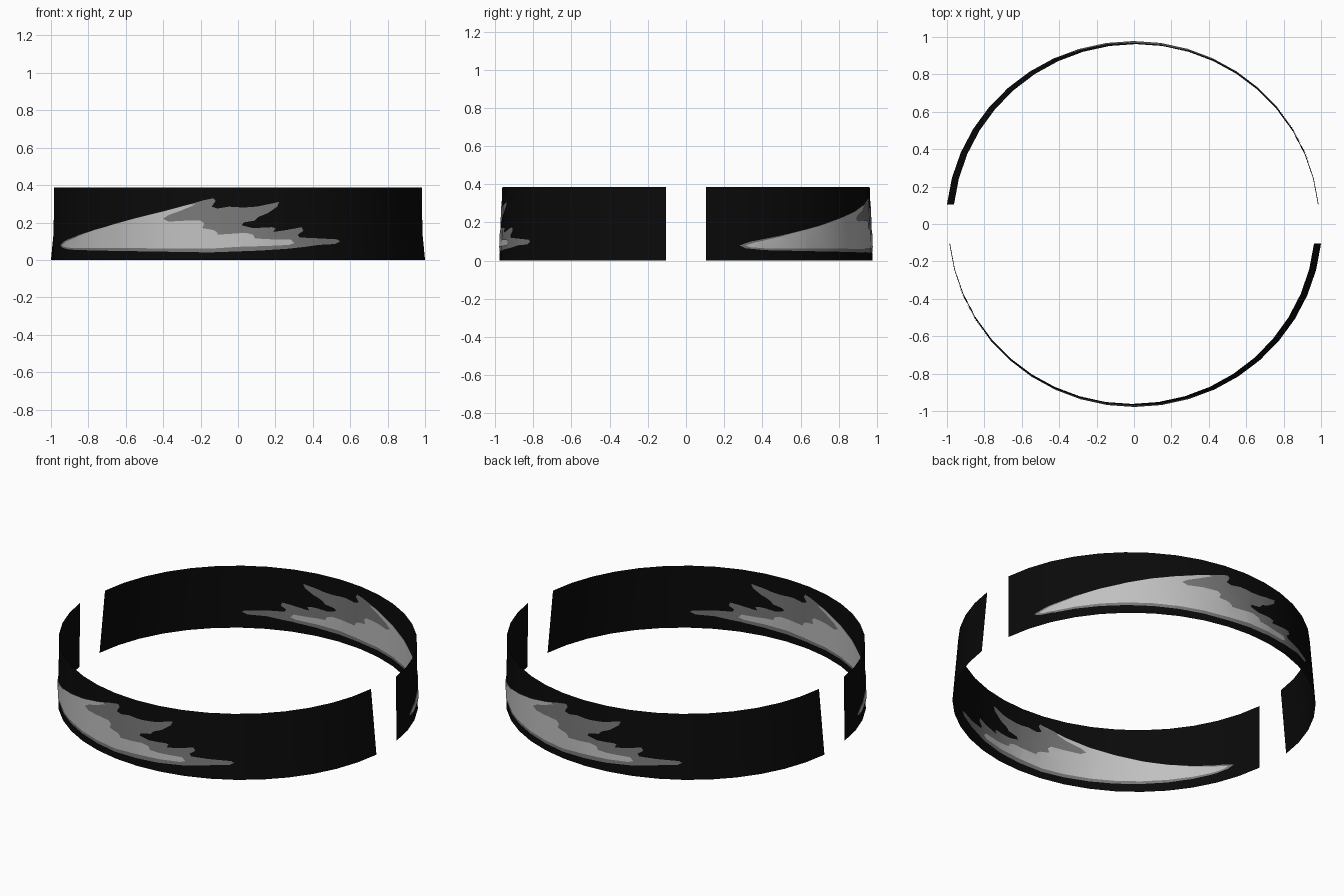
import bpy, bmesh, math
from mathutils import Matrix, Vector

if "Cube" in bpy.data.objects:
    bpy.data.objects.remove(bpy.data.objects["Cube"])

HEIGHT, SEGS, END = 0.387, 20, math.radians(6.2)


def material(name, v):
    m = bpy.data.materials.new(name)
    m.diffuse_color = (v, v, v, 1)
    m.use_nodes = True
    m.node_tree.nodes["Principled BSDF"].inputs["Base Color"].default_value = m.diffuse_color
    return m


BLACK = material("black", 0.003)
MID = material("mid grey", 0.19)
LIGHT = material("light grey", 0.53)


def ellipse(z):
    """Centre x and half axes of the band at height z (it leans inward to one end)."""
    k = z / HEIGHT
    return 0.0065 - 0.017 * k, 0.9993 - 0.0205 * k, 0.977 - 0.015 * k


def corner(i, z):
    c, a, b = ellipse(z)
    ang = math.pi - END - i * (math.pi - 2 * END) / SEGS
    return Vector((c + a * math.cos(ang), -b * math.sin(ang), z))


def on_band(t, z, offset=0.0):
    """Point on the faceted band; t counts segments from the left end."""
    i = max(0, min(SEGS - 1, math.floor(t)))
    p = corner(i, z).lerp(corner(i + 1, z), t - i)
    out = Vector((p.x, p.y, 0)).normalized()
    return p + out * offset


def x_to_t(x, z):
    c, a, _ = ellipse(z)
    ang = math.acos(max(-1, min(1, (x - c) / a)))
    return (math.pi - END - ang) * SEGS / (math.pi - 2 * END)


def finish(bm, name, mat, smooth=True):
    """Make the front object and its half-turn copy at the back."""
    me = bpy.data.meshes.new(name)
    bm.to_mesh(me)
    bm.free()
    me.materials.append(mat)
    for p in me.polygons:
        p.use_smooth = smooth
    for side, turn in (("front", 0), ("back", math.pi)):
        ob = bpy.data.objects.new(side + "_" + name, me)
        ob.matrix_world = Matrix.Rotation(turn, 4, 'Z')
        bpy.context.collection.objects.link(ob)


# Half-ring band
bm = bmesh.new()
low = [bm.verts.new(corner(i, 0)) for i in range(SEGS + 1)]
top = [bm.verts.new(corner(i, HEIGHT)) for i in range(SEGS + 1)]
for i in range(SEGS):
    bm.faces.new((low[i], low[i + 1], top[i + 1], top[i]))
finish(bm, "band", BLACK)

# Flame outlines as seen from the front, (x, z) in hundredths
FLAME = [(-95, 8), (-93, 10), (-87, 12.5), (-80, 15), (-70, 18), (-58, 21.5), (-40, 26),
         (-25, 30), (-18, 32), (-13, 33), (-12, 31.5), (-14, 28.5), (-11, 27.5), (-5, 28.5),
         (3, 28), (10, 28.5), (22, 31), (21, 28.5), (16, 25), (11, 23), (9, 21), (3, 20),
         (2, 18.5), (8, 17), (18, 17.5), (20, 17), (19, 15), (26, 16), (34, 17.5), (35, 15.5),
         (32, 13.5), (33, 12), (44, 11.5), (53, 11), (54.5, 10), (52, 8.5), (43, 8), (36, 7),
         (27, 6), (12, 5), (-15, 4), (-45, 4.5), (-75, 5), (-90, 5.5), (-94, 6.5)]
CORE = [(-94, 8), (-92, 9.6), (-86, 12.3), (-80, 14.8), (-70, 17.8), (-58, 21.3), (-40, 25.8),
        (-25, 29.8), (-23, 29.5), (-30, 26.5), (-37, 24), (-40, 22), (-37, 20.5), (-28, 21),
        (-20, 21), (-18, 19.5), (-19, 17), (-13, 16), (-11, 14.5), (-11, 13.5), (-3, 14),
        (4, 14.5), (8, 13.5), (9, 11.5), (18, 11), (28, 11), (30, 9), (27, 8), (17, 7.5),
        (0, 7), (-15, 6), (-45, 6.2), (-75, 6.5), (-90, 6.5), (-93, 7)]


def painted(outline, name, mat, offset):
    """Thin patch following the band, laid on the outside or inside."""
    bm = bmesh.new()
    pts = [(x / 100, z / 100) for x, z in outline]
    face = bm.faces.new([bm.verts.new((x_to_t(x, z), z * 20, 0)) for x, z in pts])
    bmesh.ops.triangulate(bm, faces=[face])
    for i in range(1, SEGS):
        bmesh.ops.bisect_plane(bm, geom=bm.verts[:] + bm.edges[:] + bm.faces[:],
                               plane_co=(i, 0, 0), plane_no=(1, 0, 0))
    bm.normal_update()
    for f in bm.faces:
        if (f.normal.z < 0) == (offset > 0):
            f.normal_flip()
    for v in bm.verts:
        v.co = on_band(v.co.x, v.co.y / 20, offset)
    finish(bm, name, mat)


for label, s in (("outer", 1), ("inner", -1)):
    painted(FLAME, label + "_flame", MID, 0.002 * s)
    painted(CORE, label + "_flame_core", LIGHT, 0.004 * s)
